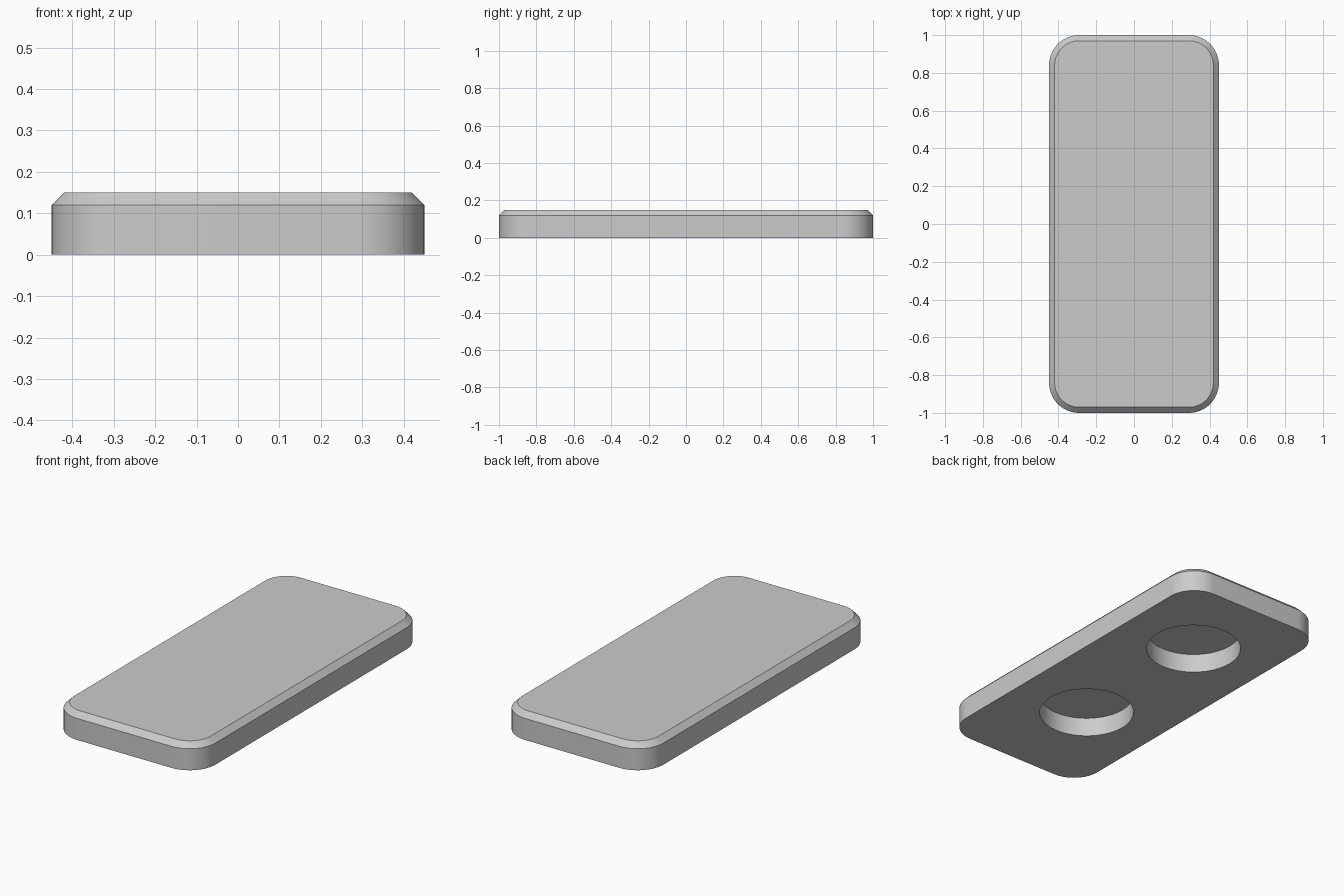
import bpy
import bmesh
from math import cos, sin, pi, radians

old = bpy.data.objects.get("Cube")
if old:
    bpy.data.objects.remove(old, do_unlink=True)

HALF_X, HALF_Y, HEIGHT = 0.45, 1.0, 0.15
CORNER, CHAMFER = 0.16, 0.03
HOLE_RADIUS, HOLE_DEPTH = 0.248, 0.107
CORNER_STEPS = 16

grey = bpy.data.materials.new("plain grey")
grey.use_nodes = True
colour = (0.6, 0.6, 0.6, 1)
grey.diffuse_color = colour
grey.node_tree.nodes["Principled BSDF"].inputs["Base Color"].default_value = colour


def rounded_ring(bm, inset, z):
    """Ring of vertices round a rectangle with rounded corners."""
    ring = []
    cx, cy, r = HALF_X - CORNER, HALF_Y - CORNER, CORNER - inset
    for quarter, (sx, sy) in enumerate([(1, 1), (-1, 1), (-1, -1), (1, -1)]):
        for i in range(CORNER_STEPS + 1):
            a = (quarter + i / CORNER_STEPS) * pi / 2
            ring.append(bm.verts.new((sx * cx + r * cos(a), sy * cy + r * sin(a), z)))
    return ring


# Slab: straight sides, chamfered top rim
bm = bmesh.new()
rings = [rounded_ring(bm, 0, 0),
         rounded_ring(bm, 0, HEIGHT - CHAMFER),
         rounded_ring(bm, CHAMFER, HEIGHT)]
for low, high in zip(rings, rings[1:]):
    n = len(low)
    for i in range(n):
        j = (i + 1) % n
        bm.faces.new((low[i], low[j], high[j], high[i]))
bm.faces.new(rings[0][::-1])
bm.faces.new(rings[-1])
mesh = bpy.data.meshes.new("slab")
bm.to_mesh(mesh)
bm.free()
slab = bpy.data.objects.new("slab", mesh)
bpy.context.collection.objects.link(slab)
mesh.materials.append(grey)

# Two round blind pockets in the underside
for name, y in (("front_pocket_cutter", -0.39), ("back_pocket_cutter", 0.49)):
    bpy.ops.mesh.primitive_cylinder_add(vertices=64, radius=HOLE_RADIUS,
                                        depth=2 * HOLE_DEPTH, location=(0, y, 0))
    cutter = bpy.context.object
    cutter.name = name
    cutter.data.materials.append(grey)
    cutter.hide_render = True
    cutter.hide_set(True)
    cut = slab.modifiers.new(name, "BOOLEAN")
    cut.operation = "DIFFERENCE"
    cut.solver = "EXACT"
    cut.object = cutter

# Apply the cuts, drop the cutters, then smooth the rounded walls
bpy.context.view_layer.update()
cut_mesh = bpy.data.meshes.new_from_object(
    slab.evaluated_get(bpy.context.evaluated_depsgraph_get()))
cutters = [m.object for m in slab.modifiers]
slab.modifiers.clear()
slab.data = cut_mesh
for cutter in cutters:
    bpy.data.objects.remove(cutter, do_unlink=True)

bpy.ops.object.select_all(action="DESELECT")
slab.select_set(True)
bpy.context.view_layer.objects.active = slab
bpy.ops.object.shade_smooth_by_angle(angle=radians(30))
